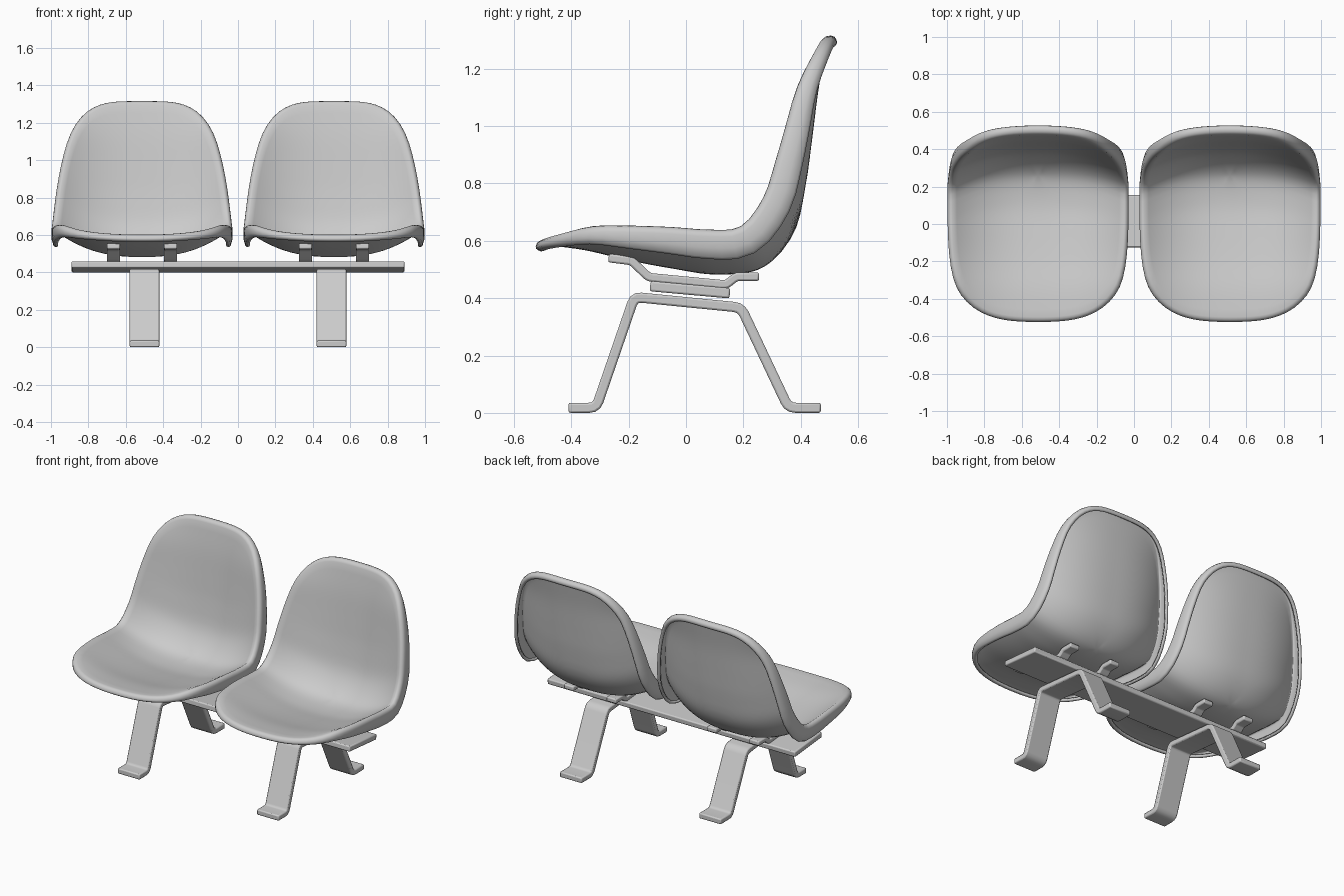
import bpy, bmesh, math
from mathutils import Vector

if "Cube" in bpy.data.objects:
    bpy.data.objects.remove(bpy.data.objects["Cube"])

# side profiles of the shell (y, z): centre line and side rim, front to top
CENTRE = [(-.497, .602), (-.35, .583), (-.20, .548), (-.04, .518), (.11, .498), (.26, .521),
          (.362, .635), (.402, .80), (.425, .965), (.447, 1.135), (.477, 1.296)]
RIM = [(-.47, .66), (-.35, .672), (-.20, .66), (-.05, .649), (.08, .639), (.19, .65),
       (.27, .75), (.312, .87), (.35, 1.0), (.39, 1.15), (.455, 1.29)]


def spline(pts, t):
    """Smooth curve through pts, t from -1 to 1."""
    p = [Vector(q) for q in pts]
    p = [2 * p[0] - p[1]] + p + [2 * p[-1] - p[-2]]
    u = min(max((t + 1) / 2, 0), 1) * (len(pts) - 1)
    i = min(int(u), len(pts) - 2)
    f = u - i
    a, b, c, d = p[i:i + 4]
    return .5 * (2 * b + (c - a) * f + (2 * a - 5 * b + 4 * c - d) * f * f
                 + (3 * b - a - 3 * c + d) * f ** 3)


def half_width(t):
    return .46 - .08 * max(t, 0) ** 1.1


def shell_point(s, t):
    yz = spline(CENTRE, t).lerp(spline(RIM, t), abs(s) ** 2.5)
    bow = (.04 if t < 0 else -.025) * s * s * t * t      # curved front and top edges
    return Vector((s * half_width(t), yz.x + bow, yz.y))


def lip_points(s, t):
    """Rolled edge continuing outward, down and slightly inward from the rim."""
    e = .01
    tan = (spline(CENTRE, min(t + e, 1)) - spline(CENTRE, max(t - e, -1))).normalized()
    tangent = Vector((0, tan.x, tan.y))
    normal = Vector((0, -tan.y, tan.x))
    out = (Vector((1, 0, 0)) * s ** 3 / .46 + tangent * t ** 3 / .8).normalized()
    p, r = shell_point(s, t), .024
    pts = [p + out * r * math.sin(a) + normal * r * (math.cos(a) - 1)
           for a in (math.pi / 6, math.pi / 3, math.pi / 2)]
    depth = (.04 if t < 0 else .05) + (.065 if t < 0 else .055) * (1 - t * t)
    pts.append(p + out * r * .95 - normal * (r + depth) / 2)
    pts.append(p + out * r * .55 - normal * depth * .93)
    pts.append(p + out * r * .1 - normal * depth)
    pts.append(p - out * r * .4 - normal * (depth - .005))
    return pts


def finish(bm, name, angle=35):
    """Turn the bmesh into a smooth-shaded object."""
    if name != "seat_shell":
        bmesh.ops.recalc_face_normals(bm, faces=bm.faces)
    me = bpy.data.meshes.new(name)
    bm.to_mesh(me)
    bm.free()
    ob = bpy.data.objects.new(name, me)
    bpy.context.collection.objects.link(ob)
    bpy.ops.object.select_all(action='DESELECT')
    ob.select_set(True)
    bpy.context.view_layer.objects.active = ob
    bpy.ops.object.shade_smooth_by_angle(angle=math.radians(angle))
    return ob


def seat_shell(x):
    seg, rings, n = 96, 18, 4.3
    bm = bmesh.new()
    cols = []
    for k in range(seg):
        a = 2 * math.pi * k / seg
        c, s = math.cos(a), math.sin(a)
        r = (abs(c) ** n + abs(s) ** n) ** (-1 / n)
        c, s = c * r, s * r
        pts = [shell_point(c * j / rings, s * j / rings) for j in range(1, rings + 1)]
        cols.append([bm.verts.new(p) for p in pts + lip_points(c, s)])
    mid = bm.verts.new(shell_point(0, 0))
    for k in range(seg):
        a, b = cols[k], cols[(k + 1) % seg]
        bm.faces.new((mid, a[0], b[0]))
        for j in range(len(a) - 1):
            bm.faces.new((a[j], a[j + 1], b[j + 1], b[j]))
    ob = finish(bm, "seat_shell", 60)
    ob.location.x = x
    m = ob.modifiers.new("thickness", 'SOLIDIFY')
    m.thickness, m.offset = .016, -1


def strip(name, path, x, width, thick, radius):
    """Bent flat bar: path in (y, z), rounded at corners, extruded along x."""
    p = [Vector(q) for q in path]
    line = [p[0]]
    for a, b, c in zip(p, p[1:], p[2:]):
        i, o = b + (a - b).normalized() * radius, b + (c - b).normalized() * radius
        line += [i.lerp(b, f).lerp(b.lerp(o, f), f) for f in (0, .33, .67, 1)]
    line.append(p[-1])
    upper, lower = [], []
    for i, q in enumerate(line):
        d1 = (q - line[max(i - 1, 0)]).normalized()
        d2 = (line[min(i + 1, len(line) - 1)] - q).normalized()
        d = (d1 + d2).normalized()
        ref = d2 if d2.length else d1
        n = Vector((-d.y, d.x)) * thick / 2 / max(d.dot(ref), .5)
        upper.append(q + n)
        lower.append(q - n)
    bm = bmesh.new()
    rows = [[bm.verts.new((x + sx * width / 2, q.x, q.y)) for q in side]
            for sx, side in ((-1, upper), (1, upper), (1, lower), (-1, lower))]
    for k in range(4):
        a, b = rows[k], rows[(k + 1) % 4]
        for j in range(len(line) - 1):
            bm.faces.new((a[j], a[j + 1], b[j + 1], b[j]))
    for e in (0, -1):
        bm.faces.new([r[e] for r in rows])
    ob = finish(bm, name)
    m = ob.modifiers.new("bevel", 'BEVEL')
    m.width, m.segments, m.angle_limit = .007, 2, math.radians(40)


# long cross beam
strip("cross_beam", [(-.125, .442), (.153, .417)], 0, 1.78, .036, 0)

for side in (-1, 1):
    seat_shell(side * .513)
    # bent floor leg
    strip("leg_frame", [(-.41, .0178), (-.313, .0178), (-.18, .404), (.192, .367),
                        (.357, .0178), (.47, .0178)], side * .5, .158, .035, .025)
    # brackets between beam and shell
    for off in (-.153, .153):
        strip("seat_bracket", [(-.27, .54), (-.19, .53), (-.13, .473), (.14, .447),
                               (.175, .475), (.255, .475)], side * .513 + off, .07, .03, .012)
